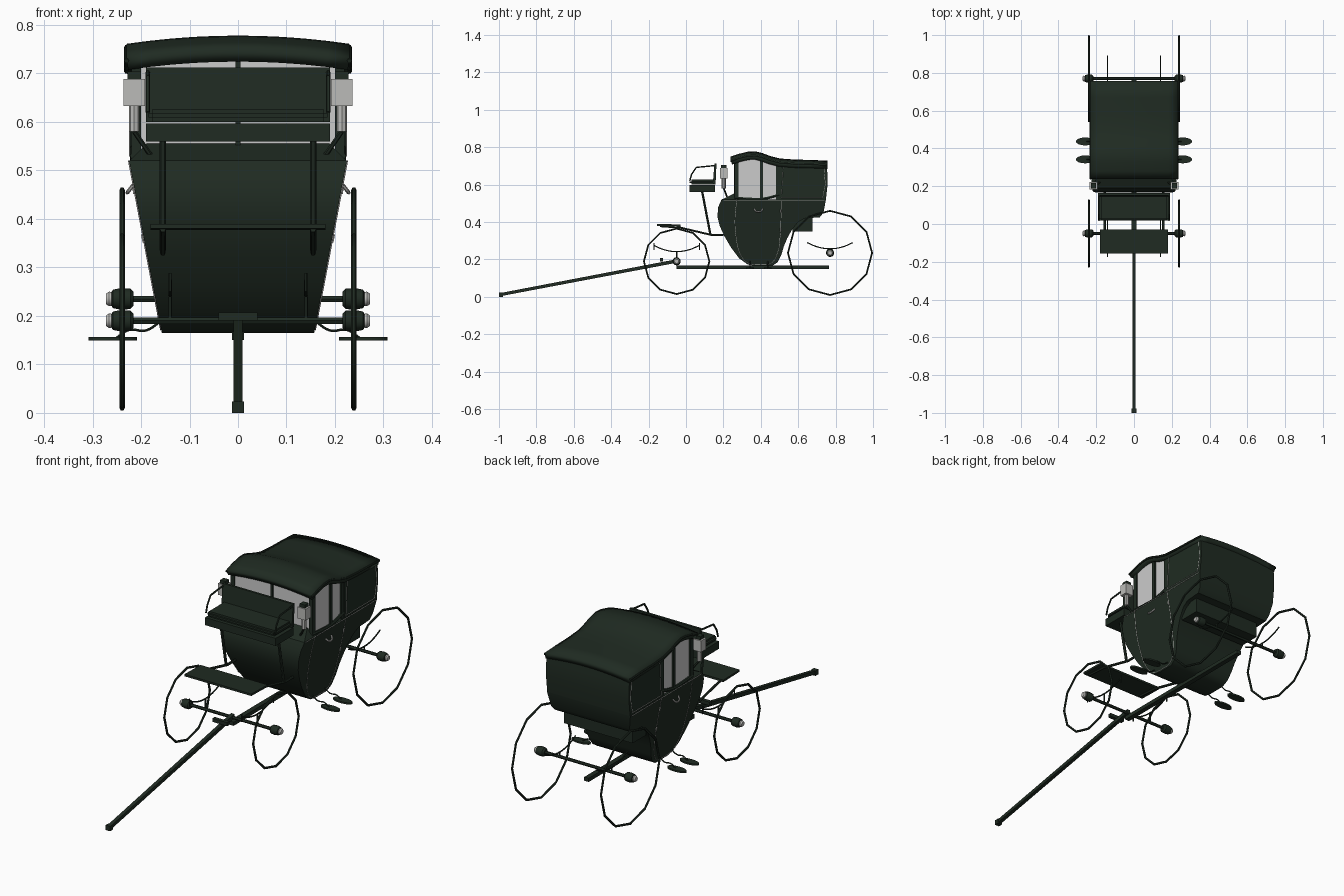
import bpy, bmesh, math
from mathutils import Vector

cube = bpy.data.objects.get("Cube")
if cube:
    bpy.data.objects.remove(cube, do_unlink=True)


def material(name, rgb, rough=0.6):
    m = bpy.data.materials.new(name)
    m.use_nodes = True
    m.diffuse_color = (*rgb, 1)
    node = m.node_tree.nodes["Principled BSDF"]
    node.inputs["Base Color"].default_value = (*rgb, 1)
    node.inputs["Roughness"].default_value = rough
    return m


GREEN = material("dark green paint", (0.014, 0.024, 0.016))
GLASS = material("pale window glass", (0.6, 0.6, 0.6))
SILVER = material("silver metal", (0.5, 0.5, 0.48))


def smooth(ob, angle=35):
    bpy.ops.object.select_all(action="DESELECT")
    ob.select_set(True)
    bpy.context.view_layer.objects.active = ob
    bpy.ops.object.shade_smooth_by_angle(angle=math.radians(angle))


def add_mesh(name, bm, mat):
    bmesh.ops.recalc_face_normals(bm, faces=bm.faces)
    me = bpy.data.meshes.new(name)
    bm.to_mesh(me)
    bm.free()
    me.materials.append(mat)
    ob = bpy.data.objects.new(name, me)
    bpy.context.collection.objects.link(ob)
    return ob


def box(name, x, y, z, mat=GREEN, bevel=0):
    """Box from (min, max) ranges."""
    bm = bmesh.new()
    bmesh.ops.create_cube(bm, size=1)
    for v in bm.verts:
        v.co = [(r[0] + r[1]) / 2 + c * (r[1] - r[0]) for r, c in zip((x, y, z), v.co)]
    if bevel:
        bmesh.ops.bevel(bm, geom=bm.edges[:], offset=bevel, segments=2, affect="EDGES")
    return add_mesh(name, bm, mat)


def prism(name, outline, width, mat=GREEN):
    """Side outline of (y, z) spanned across x; width is a function of z."""
    bm = bmesh.new()
    sides = [[bm.verts.new((s * width(z), y, z)) for y, z in outline] for s in (-1, 1)]
    for ring in sides:
        bm.faces.new(ring)
    a, b = sides
    for i in range(len(a)):
        j = (i + 1) % len(a)
        bm.faces.new((a[i], a[j], b[j], b[i]))
    return add_mesh(name, bm, mat)


def tube(name, pts, r, mat=GREEN, curved=False, res=1, closed=False):
    cu = bpy.data.curves.new(name, "CURVE")
    cu.dimensions = "3D"
    cu.bevel_depth, cu.bevel_resolution, cu.use_fill_caps = r, res, True
    cu.resolution_u = 5
    if curved:
        sp = cu.splines.new("BEZIER")
        sp.bezier_points.add(len(pts) - 1)
        for bp, p in zip(sp.bezier_points, pts):
            bp.co = p
            bp.handle_left_type = bp.handle_right_type = "AUTO"
    else:
        sp = cu.splines.new("POLY")
        sp.points.add(len(pts) - 1)
        for sp_p, p in zip(sp.points, pts):
            sp_p.co = (*p, 1)
    sp.use_cyclic_u = closed
    cu.materials.append(mat)
    ob = bpy.data.objects.new(name, cu)
    bpy.context.collection.objects.link(ob)
    bpy.ops.object.select_all(action="DESELECT")
    ob.select_set(True)
    bpy.context.view_layer.objects.active = ob
    bpy.ops.object.convert(target="MESH")
    ob = bpy.context.object
    smooth(ob)
    return ob


def lathe(name, profile, y, z, s, mat=GREEN, sides=12):
    """Turned part along x from (x, radius) pairs, on side s."""
    bm = bmesh.new()
    rings = []
    for x, r in profile:
        turn = [2 * math.pi * i / sides for i in range(sides)]
        rings.append([bm.verts.new((s * x, y + r * math.sin(t), z + r * math.cos(t))) for t in turn])
    for a, b in zip(rings, rings[1:]):
        for i in range(sides):
            j = (i + 1) % sides
            bm.faces.new((a[i], a[j], b[j], b[i]))
    bm.faces.new(rings[0])
    bm.faces.new(rings[-1])
    ob = add_mesh(name, bm, mat)
    smooth(ob)
    return ob


# Body: tapered tub, rear quarter, glazed front and cowl
def tub_width(z):
    return 0.157 + (z - 0.165) * 0.19


tub = [(.19, .52), (.172, .48), (.168, .43), (.18, .38), (.205, .325), (.24, .265), (.285, .205),
       (.33, .173), (.37, .165), (.46, .165), (.49, .185), (.51, .225), (.523, .27), (.542, .315),
       (.567, .36), (.6, .4), (.636, .42), (.715, .425), (.735, .45), (.748, .52)]
smooth(prism("lower_body", tub, tub_width))
smooth(prism("rear_quarter", [(.5, .52), (.748, .52), (.757, .6), (.756, .66), (.75, .71), (.5, .715)],
             lambda z: 0.223))
prism("window_glass", [(.264, .52), (.5, .52), (.5, .712), (.43, .74), (.37, .75), (.264, .725)],
      lambda z: 0.212, GLASS)
prism("front_cowl", [(.19, .52), (.262, .555), (.285, .52)], lambda z: 0.224 - max(0, z - .52))
box("rear_trunk", (-.185, .185), (.57, .675), (.35, .425))

# Window frames
box("front_window_bar", (-.005, .005), (.257, .267), (.53, .74))
for s in (-1, 1):
    for name, y0, y1, top in (("front_pillar", .258, .28, .728), ("window_divider", .395, .412, .748),
                              ("rear_pillar", .482, .505, .715)):
        box(name, sorted((s * .2, s * .22)), (y0, y1), (.52, top))
    tube("window_sill", [(s * .215, y, z) for y, z in ((.26, .53), (.33, .524), (.41, .524), (.5, .545))],
         0.008, curved=True)

# Arched roof
bm = bmesh.new()
crown = [(.238, .75), (.28, .764), (.33, .776), (.37, .778), (.41, .768), (.45, .753), (.5, .74),
         (.58, .734), (.67, .732), (.757, .728)]
rows = [[bm.verts.new((x / 5 * .23, y, z - .017 * (x / 5) ** 2)) for x in range(-5, 6)] for y, z in crown]
for a, b in zip(rows, rows[1:]):
    for i in range(len(a) - 1):
        bm.faces.new((a[i], a[i + 1], b[i + 1], b[i]))
roof = add_mesh("roof", bm, GREEN)
if roof.data.polygons[0].normal.z < 0:
    roof.data.flip_normals()
thick = roof.modifiers.new("thickness", "SOLIDIFY")
thick.thickness, thick.offset = 0.027, -1
smooth(roof)
for s in (-1, 1):
    tube("roof_edge_moulding", [(s * .23, y, z - .024) for y, z in crown], 0.005)

# Silver coachlines, door handle, hinges and steps
door = [(.272, .52), (.262, .42), (.268, .32), (.29, .23), (.33, .182), (.4, .172), (.455, .18),
        (.488, .23), (.503, .32), (.508, .42), (.508, .515)]
for s in (-1, 1):
    def on_side(y, z):
        return (s * (tub_width(z) + .001), y, z)

    tube("door_line", [on_side(y, z) for y, z in door], 0.0014, SILVER, True)
    tube("waist_line", [on_side(y, .517) for y in (.2, .35, .5, .74)], 0.0014, SILVER)
    quarter = ((.51, .53), (.73, .53), (.745, .6), (.738, .695), (.52, .7))
    tube("quarter_line", [(s * .2235, y, z) for y, z in quarter], 0.0014, SILVER, closed=True)
    tube("door_handle", [on_side(.365, .47), (s * .226, .375, .457), (s * .226, .4, .457), on_side(.41, .47)],
         0.004, SILVER, True)
    for z in (.36, .46):
        tube("door_hinge", [on_side(.507, z - .008), on_side(.507, z + .008)], 0.004, SILVER)
    for y in (.342, .437):
        bm = bmesh.new()
        bmesh.ops.create_cone(bm, cap_ends=True, segments=16, radius1=.05, radius2=.05, depth=.008)
        for v in bm.verts:
            v.co = Vector((s * .258 + v.co.x, y + v.co.y * .42, .153 + v.co.z))
        smooth(add_mesh("step_plate", bm, GREEN))
        tube("step_arm", [(s * .158, y, .19), (s * .19, y, .17), (s * .225, y, .171), (s * .25, y, .155)],
             0.003, curved=True)

# Driver seat, supports and footboard
box("seat_base", (-.19, .19), (.018, .155), (.56, .597))
box("seat_cushion", (-.185, .185), (.02, .155), (.6, .627), bevel=.009)
prism("seat_back", [(.143, .6), (.158, .6), (.163, .712), (.152, .712)], lambda z: .19)
prism("footboard", [(-.155, .38), (-.03, .377), (-.03, .387), (-.155, .39)], lambda z: .18)
for s in (-1, 1):
    tube("seat_rail", [(s * .186, y, z) for y, z in ((.02, .62), (.03, .655), (.055, .692), (.155, .702))], 0.0045)
    tube("seat_post", [(s * .155, .085, .57), (s * .155, .13, .335)], 0.007)
    tube("footboard_bracket", [(s * .155, -.14, .378), (s * .155, -.03, .37), (s * .155, .14, .33),
                               (s * .155, .2, .33)], 0.006)

# Lamps
for s in (-1, 1):
    x = s * .214
    box("lamp_case", (x - .022, x + .022), (.182, .222), (.633, .688), SILVER)
    box("lamp_cap", (x - .014, x + .014), (.188, .216), (.688, .704))
    tube("lamp_stem", [(x, .202, .58), (x, .202, .633)], 0.011, SILVER, res=2)
    tube("lamp_bracket", [(x, .202, .58), (s * .178, .222, .528)], 0.005)

# Undercarriage: perch, pole, axles and springs
box("perch_beam", (-.012, .012), (-.05, .765), (.15, .168))
prism("draw_pole", [(-.99, .004), (-.99, .021), (-.04, .203), (-.04, .184)], lambda z: .009)
box("pole_tip", (-.012, .012), (-1, -.978), (0, .024))
box("cross_bar", (-.04, .04), (-.14, -.122), (.19, .207))
for label, y, z, radius in (("front", -.05, .19, .18), ("rear", .77, .235, .23)):
    tube(label + "_axle", [(-.24, y, z), (.24, y, z)], 0.0075)
    for s in (-1, 1):
        # Rims are plain twelve-sided hoops
        hoop = [2 * math.pi * i / 12 for i in range(12)]
        r = radius - .005
        tube(label + "_wheel_rim", [(s * .239, y + r * math.sin(t), z + r * math.cos(t)) for t in hoop],
             0.0055, closed=True)
        lathe(label + "_hub", [(.215, .014), (.222, .021), (.243, .022), (.258, .019), (.262, .012)], y, z, s)
        lathe(label + "_hub_cap", [(.258, .014), (.266, .015), (.272, .011)], y, z, s, SILVER)
        top = z + .055 + (.03 if label == "front" else 0)
        leaf = [(s * .14, y + d, top - drop) for d, drop in
                ((-.122, 0), (-.07, .022), (0, .033), (.07, .022), (.122, 0))]
        tube(label + "_spring", leaf, 0.0035, curved=True)
        tube(label + "_spring_clip", [leaf[2], (s * .14, y, z)], 0.004)
        if label == "front":
            for end in (leaf[0], leaf[-1]):
                tube("spring_shackle", [(end[0], end[1], .25), (end[0], end[1], .288)], 0.003)
